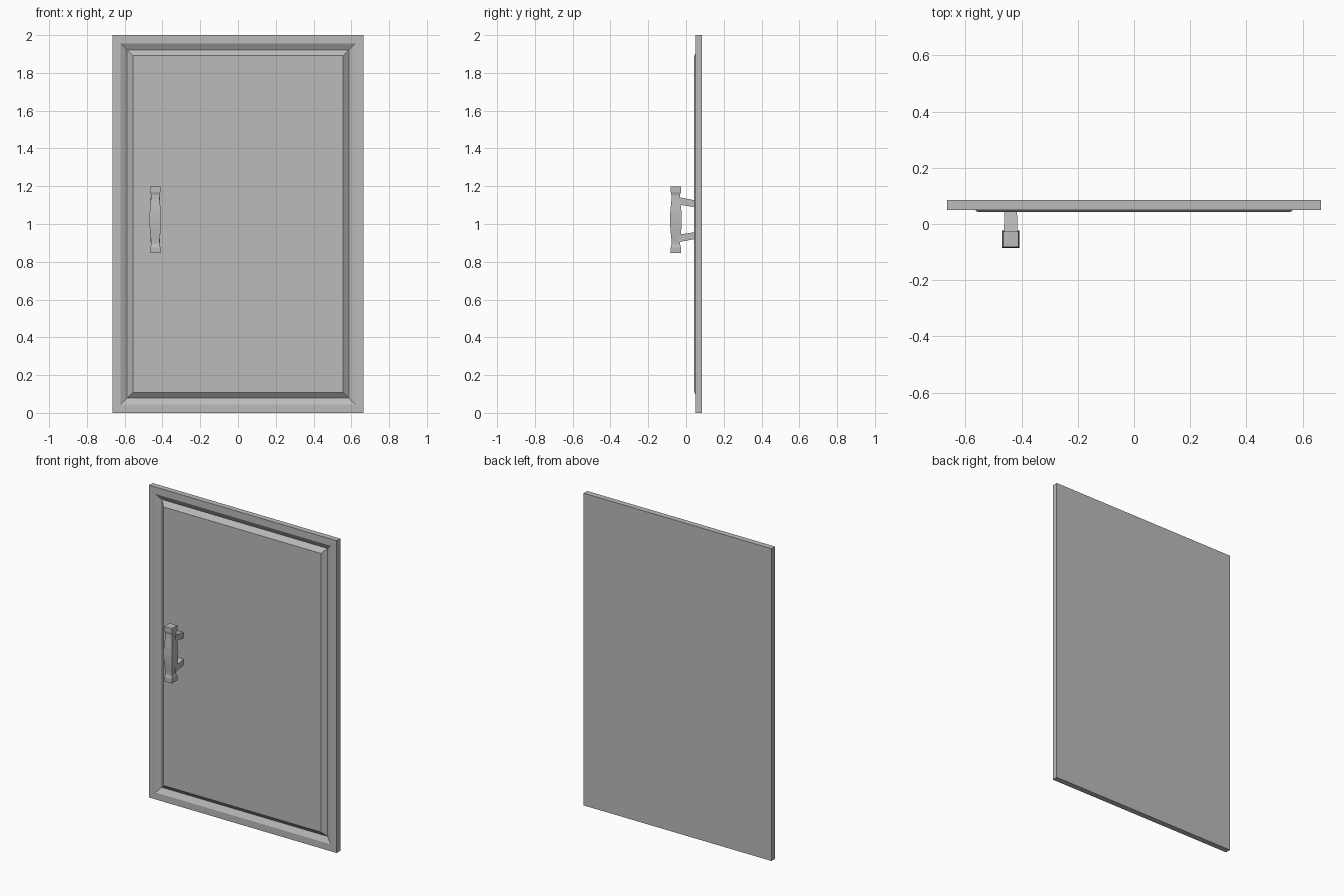
import bpy
import bmesh

cube = bpy.data.objects.get("Cube")
if cube:
    bpy.data.objects.remove(cube, do_unlink=True)

grey = bpy.data.materials.new("plain grey")
grey.use_nodes = True
colour = (0.5, 0.5, 0.5, 1)
grey.diffuse_color = colour
grey.node_tree.nodes["Principled BSDF"].inputs["Base Color"].default_value = colour


def loft(name, rings):
    """Join a run of four-cornered rings into a closed, flat-faced solid."""
    bm = bmesh.new()
    loops = [[bm.verts.new(p) for p in ring] for ring in rings]
    for a, b in zip(loops, loops[1:]):
        for i in range(4):
            j = (i + 1) % 4
            bm.faces.new((a[i], a[j], b[j], b[i]))
    bm.faces.new(loops[0])
    bm.faces.new(loops[-1])
    bmesh.ops.recalc_face_normals(bm, faces=bm.faces)
    mesh = bpy.data.meshes.new(name)
    bm.to_mesh(mesh)
    bm.free()
    mesh.materials.append(grey)
    obj = bpy.data.objects.new(name, mesh)
    bpy.context.collection.objects.link(obj)
    return obj


def upright_ring(x, half, y, low, high):
    return [(x - half, y, low), (x + half, y, low),
            (x + half, y, high), (x - half, y, high)]


# Door slab with a mitred groove around a slightly raised panel: (inset, y)
WIDTH, HEIGHT = 1.33, 2.0
steps = [(0, 0.085), (0, 0.049), (0.044, 0.049), (0.078, 0.068), (0.108, 0.043)]
loft("door_panel", [upright_ring(0, WIDTH / 2 - d, y, d, HEIGHT - d)
                    for d, y in steps])

# Square handle bar with pinched necks and a swollen grip: (height offset, half width)
HX, HY, HZ = -0.438, -0.054, 1.023
half_profile = [(0.0, 0.031), (0.05, 0.029), (0.11, 0.023), (0.13, 0.022),
                (0.147, 0.027), (0.176, 0.027)]
profile = [(-z, r) for z, r in reversed(half_profile[1:])] + half_profile
loft("handle_bar", [[(HX + sx * r, HY + sy * r, HZ + z)
                     for sx, sy in ((-1, -1), (1, -1), (1, 1), (-1, 1))]
                    for z, r in profile])

# Two slanting posts that carry the bar
for name, side in (("upper_handle_post", 1), ("lower_handle_post", -1)):
    rings = []
    for y, half, near, far in ((-0.045, 0.025, 0.08, 0.12),
                               (0.05, 0.022, 0.066, 0.102)):
        rings.append(upright_ring(HX, half, y, HZ + side * near, HZ + side * far))
    loft(name, rings)
